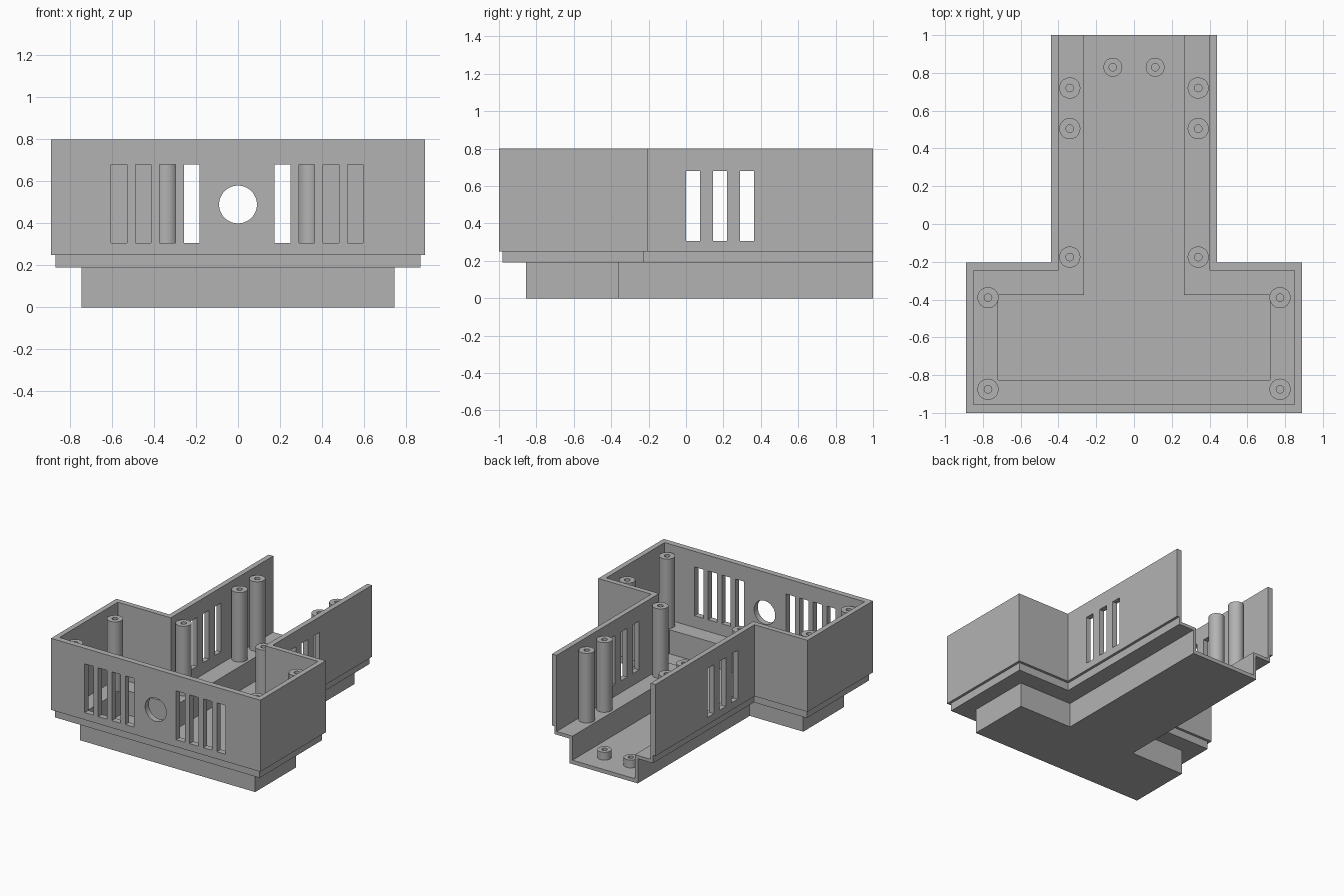
import bpy, bmesh, math
from mathutils import Matrix, Vector

cube = bpy.data.objects.get("Cube")
if cube:
    bpy.data.objects.remove(cube, do_unlink=True)

# Single plastic colour
grey = bpy.data.materials.new("grey_plastic")
grey.use_nodes = True
grey.diffuse_color = (0.45, 0.45, 0.45, 1)
grey.node_tree.nodes["Principled BSDF"].inputs["Base Color"].default_value = grey.diffuse_color


def make_object(name, bm):
    bmesh.ops.recalc_face_normals(bm, faces=bm.faces[:])
    mesh = bpy.data.meshes.new(name)
    bm.to_mesh(mesh)
    bm.free()
    mesh.materials.append(grey)
    obj = bpy.data.objects.new(name, mesh)
    bpy.context.collection.objects.link(obj)
    return obj


def t_outline(half_width, front, shoulder, stem):
    """T-shaped path, open at the back end."""
    right = [(stem, 1), (stem, shoulder), (half_width, shoulder), (half_width, front)]
    return right + [(-x, y) for x, y in reversed(right)]


# Housing: stepped T-shaped shell lofted through rings, outside then inside
tray_out = t_outline(0.745, -0.855, -0.36, 0.29)
tray_in = t_outline(0.72, -0.825, -0.375, 0.265)
ledge = t_outline(0.87, -0.98, -0.225, 0.42)
wall_out = t_outline(0.89, -1, -0.205, 0.44)
wall_in = t_outline(0.85, -0.955, -0.245, 0.40)
FLOOR, SHELF = 0.03, 0.215
sections = [(tray_out, 0), (tray_out, 0.19), (ledge, 0.19), (ledge, 0.25),
            (wall_out, 0.25), (wall_out, 0.8), (wall_in, 0.8),
            (wall_in, SHELF), (tray_in, SHELF), (tray_in, FLOOR)]
bm = bmesh.new()
rings = [[bm.verts.new((x, y, z)) for x, y in path] for path, z in sections]
for a, b in zip(rings, rings[1:]):
    for i in range(len(a) - 1):
        bm.faces.new((a[i], a[i + 1], b[i + 1], b[i]))
bm.faces.new(rings[0])
bm.faces.new(rings[-1])
bm.faces.new([r[0] for r in rings] + [r[-1] for r in reversed(rings)])
housing = make_object("housing", bm)

# Cutter for the vent slots and the round front port
bm = bmesh.new()


def add_box(centre, size):
    bmesh.ops.create_cube(bm, size=1, matrix=Matrix.Translation(centre) @ Matrix.Diagonal((*size, 1)))


SLOT, SLOT_Z, SLOT_H, PITCH = 0.075, 0.493, 0.375, 0.1155
for i in range(4):
    for start in (0.2115, -0.5665):
        add_box((start + i * PITCH, -0.98, SLOT_Z), (SLOT, 0.2, SLOT_H))
for i in range(3):
    for side in (-1, 1):
        add_box((side * 0.42, 0.037 + i * 0.145, SLOT_Z), (0.1, SLOT, SLOT_H))
bmesh.ops.create_cone(bm, cap_ends=True, segments=48, radius1=0.09, radius2=0.09, depth=0.2,
                      matrix=Matrix.Translation((0, -0.98, 0.49)) @ Matrix.Rotation(math.pi / 2, 4, 'X'))
cutter = make_object("vent_cutter", bm)
cutter.hide_render = True

cut = housing.modifiers.new("vents", 'BOOLEAN')
cut.object = cutter
cut.solver = 'EXACT'
bpy.context.view_layer.objects.active = housing
bpy.ops.object.modifier_apply(modifier=cut.name)
bpy.data.objects.remove(cutter, do_unlink=True)


# Screw posts with blind pilot holes
def screw_post(name, x, y, base, top, radius, hole=0.02):
    bm = bmesh.new()
    profile = [(0, base - 0.01), (radius, base - 0.01), (radius, top),
               (hole, top), (hole, base + 0.02), (0, base + 0.02)]
    verts = [bm.verts.new((r, 0, z)) for r, z in profile]
    edges = [bm.edges.new(pair) for pair in zip(verts, verts[1:])]
    bmesh.ops.spin(bm, geom=verts + edges, cent=(0, 0, 0), axis=(0, 0, 1),
                   angle=2 * math.pi, steps=32)
    bmesh.ops.remove_doubles(bm, verts=bm.verts[:], dist=0.0005)
    bmesh.ops.translate(bm, verts=bm.verts[:], vec=Vector((x, y, 0)))
    return make_object(name, bm)


posts = []
for side, label in ((1, "left"), (-1, "right")):
    for n, (x, y) in enumerate([(0.34, 0.72), (0.34, 0.505), (0.34, -0.175),
                                (0.773, -0.39), (0.773, -0.875)], 1):
        posts.append(screw_post(f"tall_post_{label}_{n}", side * x, y, SHELF, 0.75, 0.056))
    posts.append(screw_post(f"short_post_{label}", side * 0.112, 0.83, FLOOR, 0.09, 0.05))

bpy.ops.object.select_all(action='DESELECT')
for post in posts:
    post.select_set(True)
bpy.context.view_layer.objects.active = posts[0]
bpy.ops.object.shade_smooth_by_angle(angle=math.radians(35))
